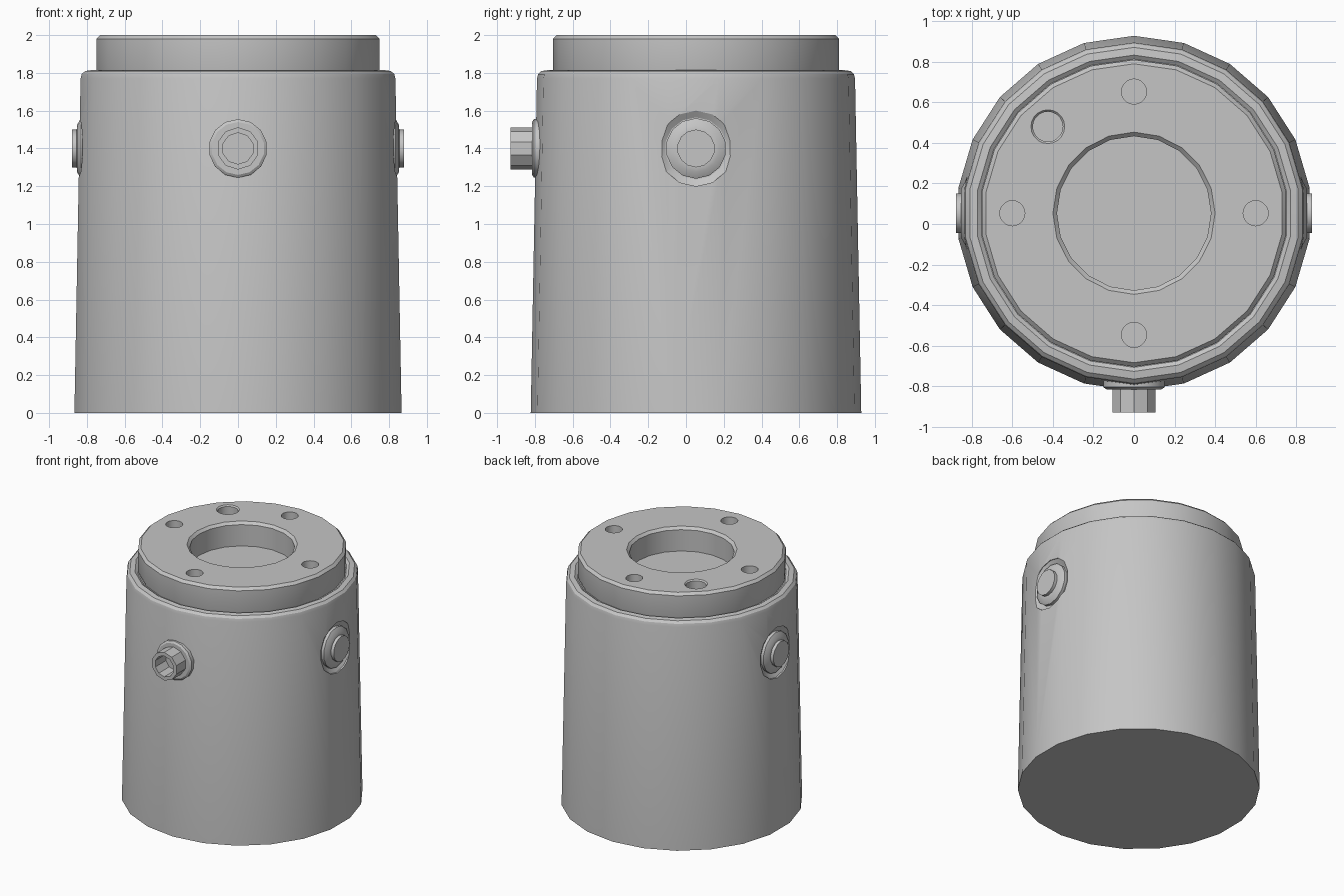
import bpy, bmesh, math
from mathutils import Matrix, Vector

cube = bpy.data.objects.get("Cube")
if cube:
    bpy.data.objects.remove(cube)

CY = 0.053        # y of the body axis
PORT_Z = 1.4      # height of the side fittings

metal = bpy.data.materials.new("plain grey")
metal.use_nodes = True
grey = (0.56, 0.56, 0.56, 1)
metal.diffuse_color = grey
metal.node_tree.nodes["Principled BSDF"].inputs["Base Color"].default_value = grey


def lathe(name, profile, sides, origin=(0, CY, 0), axis=(0, 0, 1)):
    """Revolve (radius, distance) points around an axis; one vertex lies on +y or +z."""
    bm = bmesh.new()
    rings = []
    for r, h in profile:
        ring = []
        for i in range(sides):
            a = 2 * math.pi * i / sides
            ring.append(bm.verts.new((r * math.sin(a), r * math.cos(a), h)))
        rings.append(ring)
    for low, high in zip(rings, rings[1:]):
        for i in range(sides):
            j = (i + 1) % sides
            bm.faces.new((low[i], low[j], high[j], high[i]))
    bm.faces.new(rings[0])
    bm.faces.new(rings[-1])
    bmesh.ops.recalc_face_normals(bm, faces=bm.faces)
    # Local z follows the axis, local y stays up
    w = Vector(axis)
    v = Vector((0, 1, 0)) if w.z else Vector((0, 0, 1))
    turn = Matrix((v.cross(w), v, w)).transposed().to_4x4()
    bm.transform(Matrix.Translation(origin) @ turn)
    mesh = bpy.data.meshes.new(name)
    bm.to_mesh(mesh)
    bm.free()
    mesh.materials.append(metal)
    obj = bpy.data.objects.new(name, mesh)
    bpy.context.collection.objects.link(obj)
    return obj


def select(obj):
    bpy.ops.object.select_all(action="DESELECT")
    obj.select_set(True)
    bpy.context.view_layer.objects.active = obj


def cut(obj, cutter):
    mod = obj.modifiers.new("cut", "BOOLEAN")
    mod.operation = "DIFFERENCE"
    mod.solver = "EXACT"
    mod.object = cutter
    select(obj)
    bpy.ops.object.modifier_apply(modifier=mod.name)
    bpy.data.objects.remove(cutter)


# Tapered main body with a rounded shoulder
body = lathe("main_body", [(0.875, 0), (0.842, 1.77), (0.836, 1.793), (0.818, 1.81),
                           (0.78, 1.815), (0.76, 1.8)], 22)

# Top flange with a chamfered rim
flange = lathe("top_flange", [(0.74, 1.76), (0.757, 1.82), (0.757, 1.98), (0.737, 2)], 22)

# Central bore, four bolt holes and one chamfered pin hole
cut(flange, lathe("bore_cutter", [(0.38, 1.81), (0.38, 1.98), (0.42, 2.02)], 20))
for k in range(4):
    a = k * math.pi / 2
    spot = (0.6 * math.cos(a), CY + 0.6 * math.sin(a), 0)
    cut(flange, lathe("bolt_cutter", [(0.062, 1.9), (0.062, 2.02)], 20, spot))
cut(flange, lathe("pin_cutter", [(0.074, 1.9), (0.074, 1.99), (0.102, 2.02)], 20,
                  (-0.425, CY + 0.427, 0)))

parts = [body, flange]

# Recessed plugs on both sides
for side, label in ((1, "left"), (-1, "right")):
    place = dict(origin=(0, CY, PORT_Z), axis=(side, 0, 0))
    cut(body, lathe("recess_cutter", [(0.165, 0.81), (0.2, 0.832), (0.2, 0.95)], 14, **place))
    parts.append(lathe(label + "_plug", [(0.16, 0.79), (0.16, 0.832), (0.125, 0.852),
                                         (0.1, 0.854), (0.1, 0.878)], 14, **place))

# Front connector: collar, pipe and its open bore
place = dict(origin=(0, CY, PORT_Z), axis=(0, -1, 0))
collar = lathe("front_collar", [(0.155, 0.8), (0.155, 0.858), (0.14, 0.868)], 14, **place)
pipe = lathe("front_pipe", [(0.112, 0.84), (0.112, 0.983)], 10, **place)
for part in (collar, pipe):
    cut(part, lathe("pipe_cutter", [(0.083, 0.85), (0.083, 1.1)], 10, **place))
parts += [collar, pipe]

for part in parts:
    select(part)
    bpy.ops.object.shade_smooth_by_angle(angle=math.radians(30))
